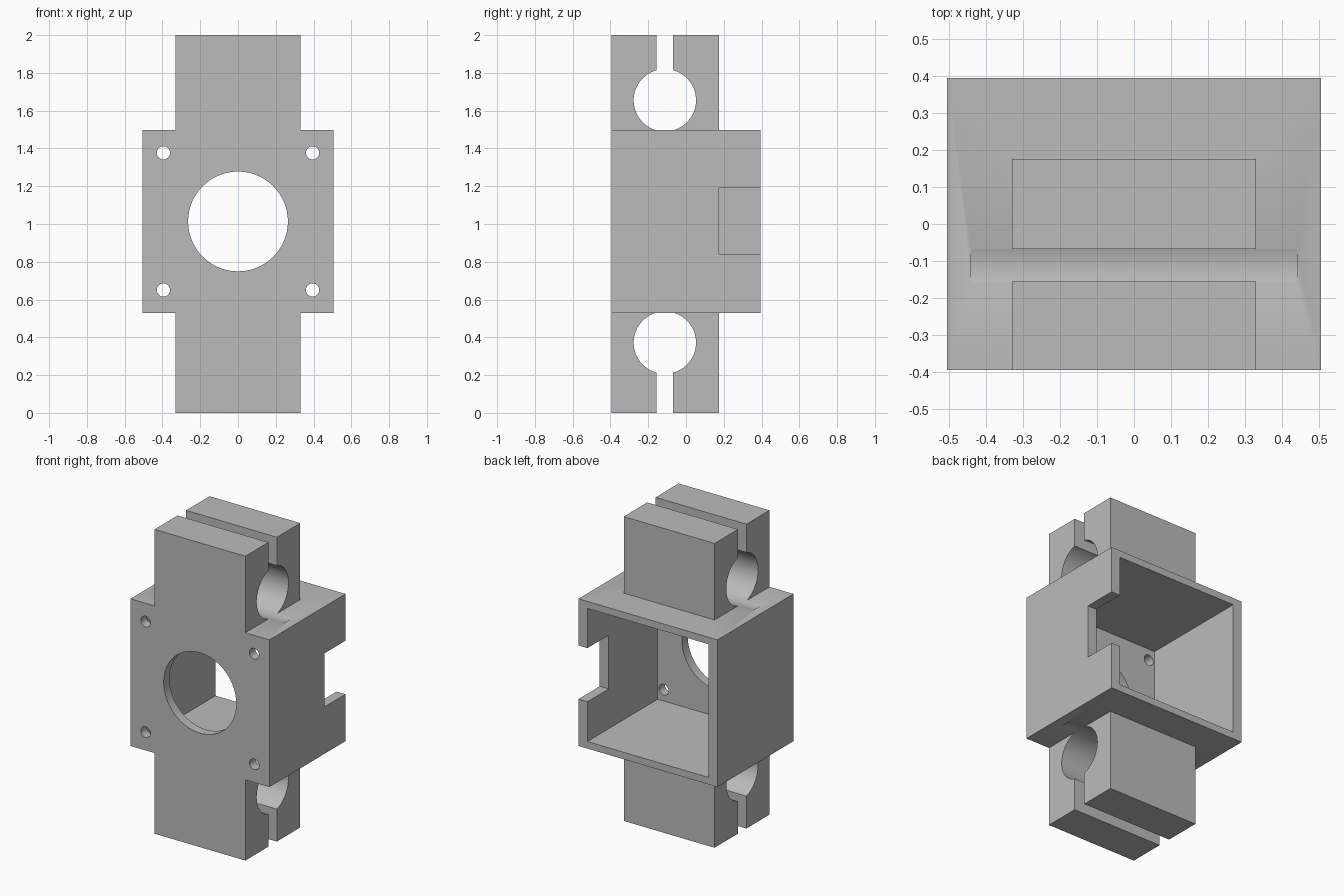
import bpy
from math import pi, radians

cube = bpy.data.objects.get("Cube")
if cube:
    bpy.data.objects.remove(cube, do_unlink=True)

grey = bpy.data.materials.new("plain_grey")
grey.use_nodes = True
colour = (0.5, 0.5, 0.5, 1)
grey.diffuse_color = colour
grey.node_tree.nodes["Principled BSDF"].inputs["Base Color"].default_value = colour


def box(name, x0, x1, y0, y1, z0, z1):
    bpy.ops.mesh.primitive_cube_add(
        size=1, location=((x0 + x1) / 2, (y0 + y1) / 2, (z0 + z1) / 2))
    ob = bpy.context.object
    ob.name = name
    ob.scale = (x1 - x0, y1 - y0, z1 - z0)
    bpy.ops.object.transform_apply(location=True, rotation=False, scale=True)
    ob.data.materials.append(grey)
    return ob


def rod(name, radius, length, centre, axis):
    turn = (pi / 2, 0, 0) if axis == "y" else (0, pi / 2, 0)
    bpy.ops.mesh.primitive_cylinder_add(
        vertices=96, radius=radius, depth=length, location=centre, rotation=turn)
    ob = bpy.context.object
    ob.name = name
    bpy.ops.object.transform_apply(location=True, rotation=True, scale=True)
    ob.data.materials.append(grey)
    return ob


def combine(target, tool, operation):
    mod = target.modifiers.new(operation.lower(), "BOOLEAN")
    mod.operation = operation
    mod.solver = "EXACT"
    mod.object = tool
    bpy.context.view_layer.objects.active = target
    bpy.ops.object.modifier_apply(modifier=mod.name)
    bpy.data.objects.remove(tool, do_unlink=True)


FRONT, BACK = -0.395, 0.395
LOW, HIGH = 0.53, 1.497
MID = (LOW + HIGH) / 2
BORE_Y = -0.112

# Housing joined with the upper and lower clamp column
housing = box("bearing_housing", -0.505, 0.505, FRONT, BACK, LOW, HIGH)
combine(housing, box("clamp_column", -0.33, 0.33, FRONT, 0.175, 0, 2), "UNION")

# Cavity open to the back
combine(housing, box("cavity", -0.44, 0.44, -0.334, 0.6, LOW + 0.046, HIGH - 0.046),
        "DIFFERENCE")

# Clamp bores and their slots
for z, s0, s1 in ((HIGH + 0.158, HIGH + 0.158, 2.2), (LOW - 0.158, -0.2, LOW - 0.158)):
    combine(housing, rod("bore", 0.165, 0.88, (0, BORE_Y, z), "x"), "DIFFERENCE")
    combine(housing, box("slot", -0.44, 0.44, BORE_Y - 0.044, BORE_Y + 0.044, s0, s1),
            "DIFFERENCE")

# Central opening and four screw holes in the front plate
combine(housing, rod("opening", 0.264, 0.3, (0, FRONT, MID), "y"), "DIFFERENCE")
for x in (-0.395, 0.395):
    for dz in (-0.363, 0.363):
        combine(housing, rod("screw_hole", 0.035, 0.3, (x, FRONT, MID + dz), "y"),
                "DIFFERENCE")

# Cable notch in the left wall
combine(housing, box("notch", 0.4, 0.6, 0.175, 0.6, 0.838, 1.19), "DIFFERENCE")

bpy.ops.object.select_all(action="DESELECT")
housing.select_set(True)
bpy.context.view_layer.objects.active = housing
bpy.ops.object.shade_smooth_by_angle(angle=radians(30))
